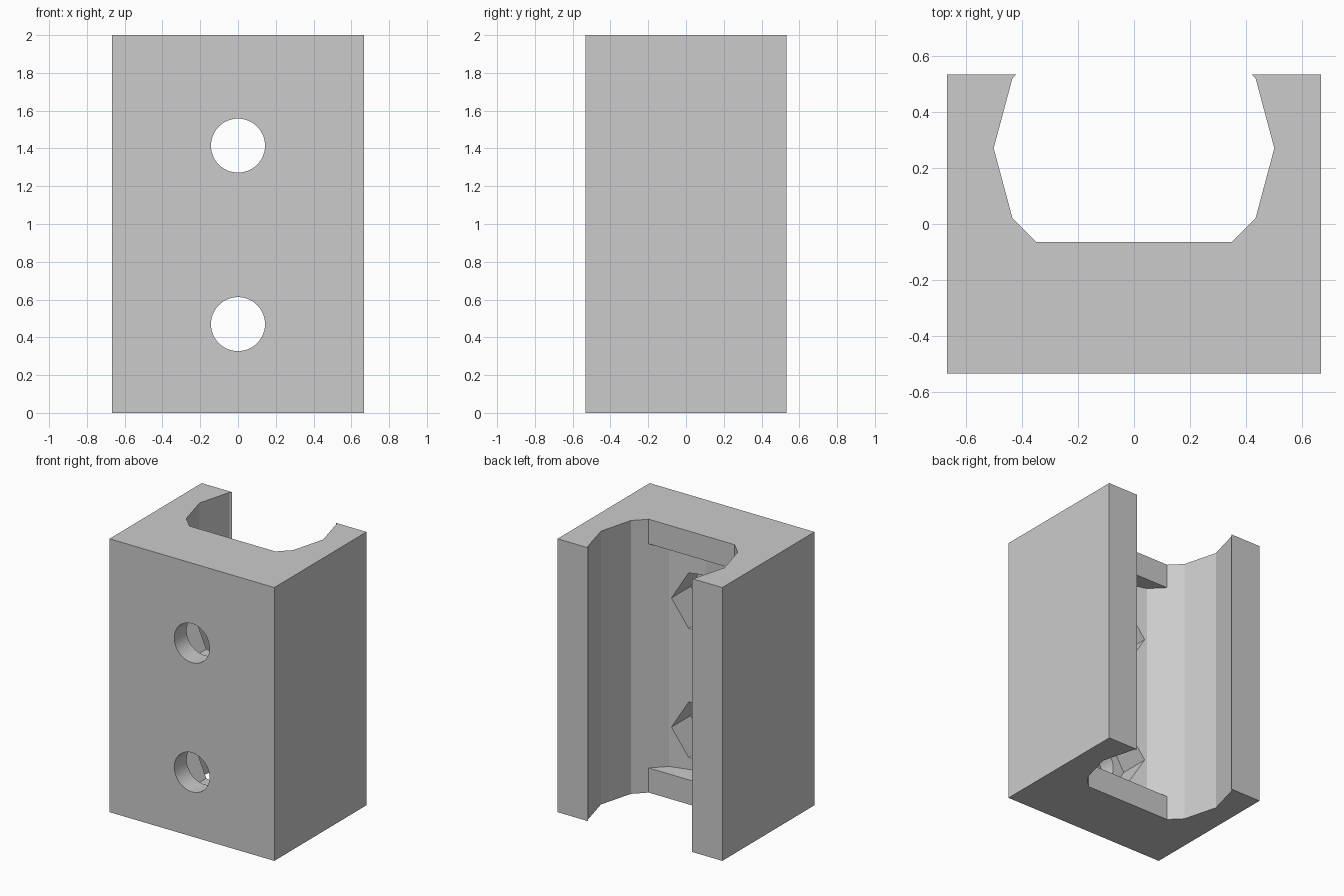
import bpy
import bmesh
from math import cos, sin, pi
from mathutils import Matrix

cube = bpy.data.objects.get("Cube")
if cube:
    bpy.data.objects.remove(cube, do_unlink=True)

HALF_W, HALF_D, HEIGHT = 0.667, 0.533, 2.0
BORE_R, BORE_Y = 0.5, 0.27        # twelve-sided channel
LEDGE_Y, LEDGE_H = -0.065, 0.18   # end stops in the channel
SOCKET_FLOOR = -0.39

grey = bpy.data.materials.new("plain grey")
grey.use_nodes = True
grey.diffuse_color = (0.6, 0.6, 0.6, 1)
grey.node_tree.nodes["Principled BSDF"].inputs["Base Color"].default_value = (0.6, 0.6, 0.6, 1)


def add_object(name, bm):
    bmesh.ops.recalc_face_normals(bm, faces=bm.faces)
    mesh = bpy.data.meshes.new(name)
    bm.to_mesh(mesh)
    bm.free()
    mesh.materials.append(grey)
    obj = bpy.data.objects.new(name, mesh)
    bpy.context.collection.objects.link(obj)
    return obj


def extrude_profile(name, points, z0, z1):
    """Extrude an xy outline from z0 to z1."""
    bm = bmesh.new()
    face = bm.faces.new([bm.verts.new((x, y, z0)) for x, y in points])
    new = bmesh.ops.extrude_face_region(bm, geom=[face])["geom"]
    verts = [v for v in new if isinstance(v, bmesh.types.BMVert)]
    bmesh.ops.translate(bm, verts=verts, vec=(0, 0, z1 - z0))
    return add_object(name, bm)


def cut_along_y(target, sides, radius, y0, y1, z):
    """Cut a prism running front to back, with a corner pointing sideways."""
    bm = bmesh.new()
    place = Matrix.Translation((0, (y0 + y1) / 2, z)) @ Matrix.Rotation(pi / 2, 4, "X")
    bmesh.ops.create_cone(bm, cap_ends=True, segments=sides, radius1=radius,
                          radius2=radius, depth=y1 - y0)
    # put the first corner on the x axis
    corner = max(bm.verts, key=lambda v: v.co.x)
    if abs(corner.co.y) > 0.001:
        bmesh.ops.rotate(bm, verts=bm.verts, matrix=Matrix.Rotation(pi / sides, 3, "Z"))
    bmesh.ops.transform(bm, matrix=place, verts=bm.verts)
    cutter = add_object("cutter", bm)
    cutter.hide_render = True
    mod = target.modifiers.new("cut", "BOOLEAN")
    mod.operation = "DIFFERENCE"
    mod.solver = "EXACT"
    mod.object = cutter
    bpy.context.view_layer.objects.active = target
    bpy.ops.object.modifier_apply(modifier=mod.name)
    bpy.data.objects.remove(cutter, do_unlink=True)


# Block with the open channel along its back
arc = [(BORE_R * cos(a * pi / 6), BORE_Y + BORE_R * sin(a * pi / 6)) for a in range(1, -8, -1)]
lip = arc[0][0] - (HALF_D - arc[0][1])
outline = [(-HALF_W, HALF_D), (-HALF_W, -HALF_D), (HALF_W, -HALF_D), (HALF_W, HALF_D),
           (lip, HALF_D)] + arc + [(-lip, HALF_D)]
block = extrude_profile("channel_block", outline, 0, HEIGHT)

# Two bolt holes from the front, each with a hexagonal nut socket behind
for z in (0.47, 1.415):
    cut_along_y(block, 6, 0.235, SOCKET_FLOOR, 0.05, z)
    cut_along_y(block, 48, 0.143, -0.7, SOCKET_FLOOR + 0.05, z)

# Flat ledges filling the channel floor at both ends
floor_pts = [p for p in arc if p[1] < LEDGE_Y]
edge = floor_pts[0][0] + LEDGE_Y - floor_pts[0][1]
ledge = [(edge, LEDGE_Y)] + floor_pts + [(-edge, LEDGE_Y)]
extrude_profile("bottom_ledge", ledge, 0, LEDGE_H)
extrude_profile("top_ledge", ledge, HEIGHT - LEDGE_H, HEIGHT)
